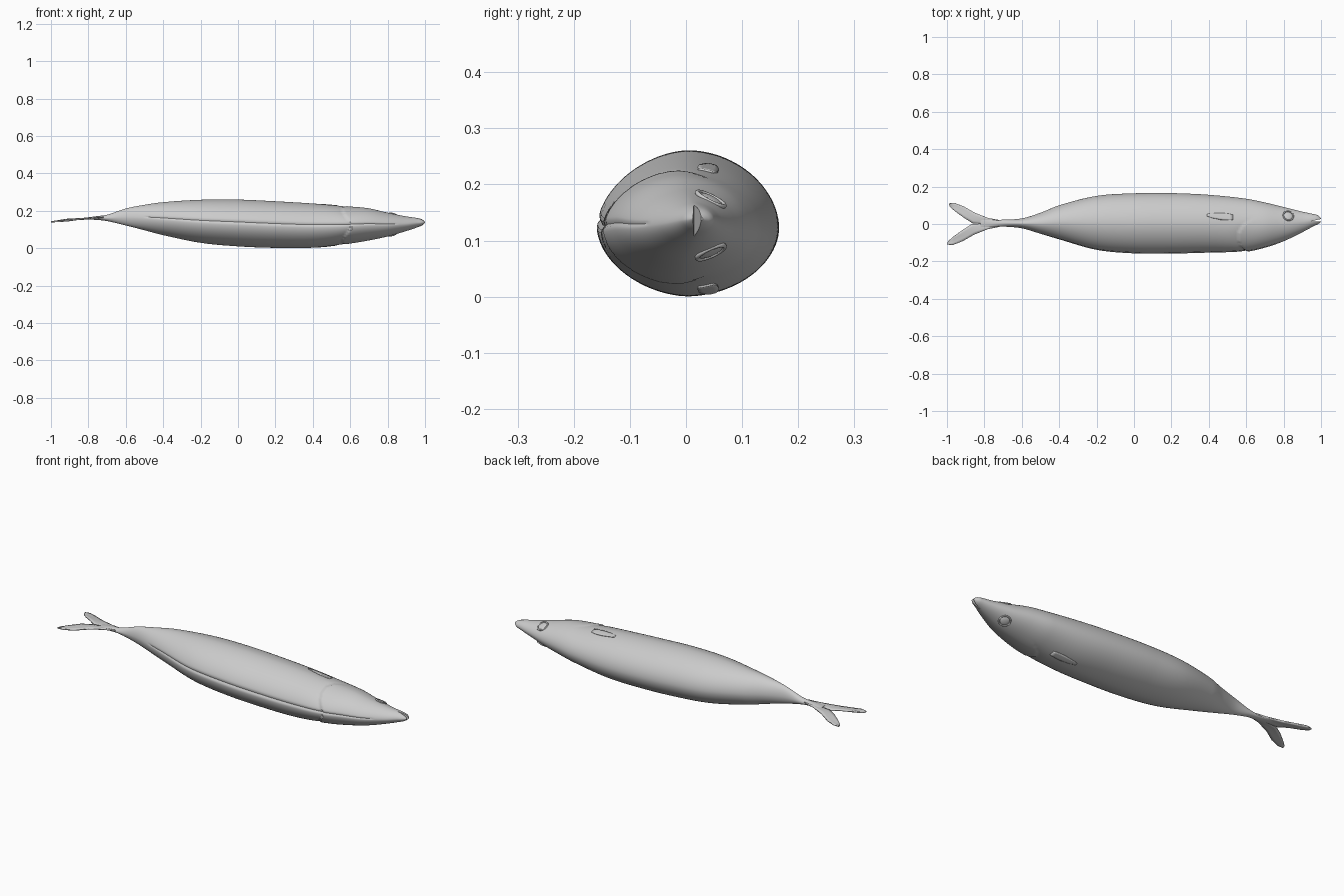
import bpy, bmesh, math
from mathutils import Vector

if "Cube" in bpy.data.objects:
    bpy.data.objects.remove(bpy.data.objects["Cube"])

# Body stations: x, belly y, back y, low z, high z
ROWS = [(-0.82, -.030, .034, .154, .163), (-0.75, -.018, .024, .151, .172),
        (-0.70, -.014, .023, .145, .179), (-0.60, -.023, .030, .122, .212),
        (-0.50, -.052, .060, .096, .232), (-0.40, -.082, .100, .070, .246),
        (-0.20, -.138, .150, .029, .259), (0.00, -.157, .164, .010, .260),
        (0.20, -.158, .165, .002, .251), (0.40, -.153, .156, .003, .239),
        (0.60, -.146, .135, .026, .222), (0.70, -.126, .115, .042, .213),
        (0.80, -.092, .091, .063, .190), (0.90, -.044, .066, .092, .170),
        (0.96, -.012, .053, .112, .161), (0.985, .000, .046, .122, .154),
        (1.00, .012, .030, .134, .144)]


def section(x):
    """Smoothly interpolated station at x (cubic Hermite)."""
    i = max(k for k in range(len(ROWS) - 1) if ROWS[k][0] <= x or k == 0)
    a, b = ROWS[i], ROWS[i + 1]
    p, n = ROWS[max(i - 1, 0)], ROWS[min(i + 2, len(ROWS) - 1)]
    h = b[0] - a[0]
    s = (x - a[0]) / h
    out = []
    for k in range(1, 5):
        ma = (b[k] - p[k]) / (b[0] - p[0]) * h
        mb = (n[k] - a[k]) / (n[0] - a[0]) * h
        out.append((2*s**3 - 3*s*s + 1) * a[k] + (s**3 - 2*s*s + s) * ma
                   + (3*s*s - 2*s**3) * b[k] + (s**3 - s*s) * mb)
    return out


def skin(x, t):
    """Point on the fish's skin: t = 0 is the back, pi is the belly ridge."""
    y0, y1, z0, z1 = section(x)
    yc, hy = (y0 + y1) / 2, (y1 - y0) / 2
    zc = z0 + (z1 - z0) * 0.47
    c, s = math.cos(t), math.sin(t)
    n = 1.78 if c < 0 else 1.9
    u = math.copysign(abs(c) ** (2 / n), c)
    w = math.copysign(abs(s) ** (2 / n), s)
    p = Vector((x, yc + hy * u, zc + (z1 - zc if w > 0 else zc - z0) * w))
    f = 1.0
    # Gill cover: sharp step on the rear edge, fading out toward the back
    d = x - (0.555 + 0.16 * (u + 0.45) ** 2)
    if u < 0.35:
        fade = min(1, (0.35 - u) * 2)
        if d < 0:
            f -= 0.035 * fade * math.exp(d / 0.03)
        else:
            f += 0.018 * fade * math.exp(-d / 0.08)
    # Belly crease just above the ridge
    if -0.5 < x < 0.85:
        f -= 0.035 * math.exp(-((t - math.pi + 0.13) / 0.05) ** 2)
    return Vector((x, yc + (p.y - yc) * f, zc + (p.z - zc) * f))


def mesh_object(name, bm):
    bmesh.ops.recalc_face_normals(bm, faces=bm.faces)
    me = bpy.data.meshes.new(name)
    bm.to_mesh(me)
    bm.free()
    ob = bpy.data.objects.new(name, me)
    bpy.context.collection.objects.link(ob)
    return ob


def smooth(ob, angle=40):
    bpy.ops.object.select_all(action='DESELECT')
    ob.select_set(True)
    bpy.context.view_layer.objects.active = ob
    bpy.ops.object.shade_smooth_by_angle(angle=math.radians(angle))


def plate(name, rings, thick):
    """Grid surface from rows of points, thickened about its middle."""
    bm = bmesh.new()
    vs = [[bm.verts.new(p) for p in r] for r in rings]
    for a, b in zip(vs, vs[1:]):
        for k in range(len(a) - 1):
            bm.faces.new((a[k], a[k + 1], b[k + 1], b[k]))
    ob = mesh_object(name, bm)
    m = ob.modifiers.new("thickness", 'SOLIDIFY')
    m.thickness, m.offset = thick, 0
    smooth(ob)
    return ob


# Body lofted from head to tail stalk
NX, NT = 200, 96
bm = bmesh.new()
rings = []
for i in range(NX + 1):
    x = -0.82 + 1.82 * i / NX
    rings.append([bm.verts.new(skin(x, 2 * math.pi * k / NT)) for k in range(NT)])
for a, b in zip(rings, rings[1:]):
    for k in range(NT):
        j = (k + 1) % NT
        bm.faces.new((a[k], a[j], b[j], b[k]))
bm.faces.new(rings[0])
bm.faces.new(rings[-1])
body = mesh_object("body", bm)

# Mouth: wedge cut between the jaws
bm = bmesh.new()
tri = [(0.945, .014), (1.03, .034), (1.03, .012)]
lo = [bm.verts.new((x, y, 0.05)) for x, y in tri]
hi = [bm.verts.new((x, y, 0.25)) for x, y in tri]
bm.faces.new(lo)
bm.faces.new(hi)
for k in range(3):
    j = (k + 1) % 3
    bm.faces.new((lo[k], lo[j], hi[j], hi[k]))
cutter = mesh_object("mouth_cutter", bm)
cutter.hide_render = True
cutter.hide_set(True)
cut = body.modifiers.new("mouth", 'BOOLEAN')
cut.operation, cut.object, cut.solver = 'DIFFERENCE', cutter, 'EXACT'
smooth(body)

# Forked tail: outer and inner edge of each lobe, root to tip
OUTER = [(-.72, .018), (-.78, .030), (-.85, .058), (-.91, .093), (-.96, .112), (-.99, .110)]
INNER = [(-.74, .000), (-.80, .000), (-.862, .002), (-.91, .033), (-.955, .066), (-.985, .092)]
for name, side in (("tail_lobe_upper", 1), ("tail_lobe_lower", -1)):
    rows = []
    for (ox, oy), (ix, iy) in zip(OUTER, INNER):
        row = []
        for k in range(5):
            s = k / 4
            x, y = ox + (ix - ox) * s, oy + (iy - oy) * s
            x = -0.72 + (x + 0.72) * (1.0 if side > 0 else 1.035)
            z = 0.160 + 0.06 * (x + 0.75) + 0.004 * math.sin(y * 50)
            row.append((x, side * y + 0.003 * (x + 1) * 10 / 3, z))
        rows.append(row)
    plate(name, rows, 0.007)


def flank(x, y, side):
    """Skin point on the upper (+1) or lower (-1) flank at a given y."""
    return min((skin(x, side * math.pi * k / 240) for k in range(241)),
               key=lambda p: abs(p.y - y))


# Eyes with raised rims and side fins on both flanks
for label, side in (("upper", 1), ("lower", -1)):
    p = flank(0.825, 0.045, side)
    e = 0.01
    dx = flank(0.825 + e, 0.045, side) - flank(0.825 - e, 0.045, side)
    dy = flank(0.825, 0.045 + 2 * e, side) - flank(0.825, 0.045 - 2 * e, side)
    normal = dx.cross(dy).normalized() * side
    rot = normal.to_track_quat('Z', 'Y').to_euler()
    bpy.ops.mesh.primitive_uv_sphere_add(segments=32, ring_count=16, radius=0.024,
                                         location=p - normal * 0.003, rotation=rot)
    eye = bpy.context.object
    eye.name = "eye_" + label
    eye.scale.z = 0.3
    smooth(eye)
    bpy.ops.mesh.primitive_torus_add(major_radius=0.027, minor_radius=0.004,
                                     major_segments=40, minor_segments=10,
                                     location=p - normal * 0.001, rotation=rot)
    bpy.context.object.name = "eye_rim_" + label
    smooth(bpy.context.object)

    rows = []
    for i in range(9):
        s = i / 8
        half = 0.004 + 0.014 * math.sin(math.pi * (0.25 + 0.7 * s))
        x = 0.53 - 0.14 * s
        rows.append([flank(x, 0.035 + 0.012 * s + half * w, side)
                     + Vector((0, 0, side * 0.001)) for w in (-1, -.5, 0, .5, 1)])
    plate("side_fin_" + label, rows, 0.005)
